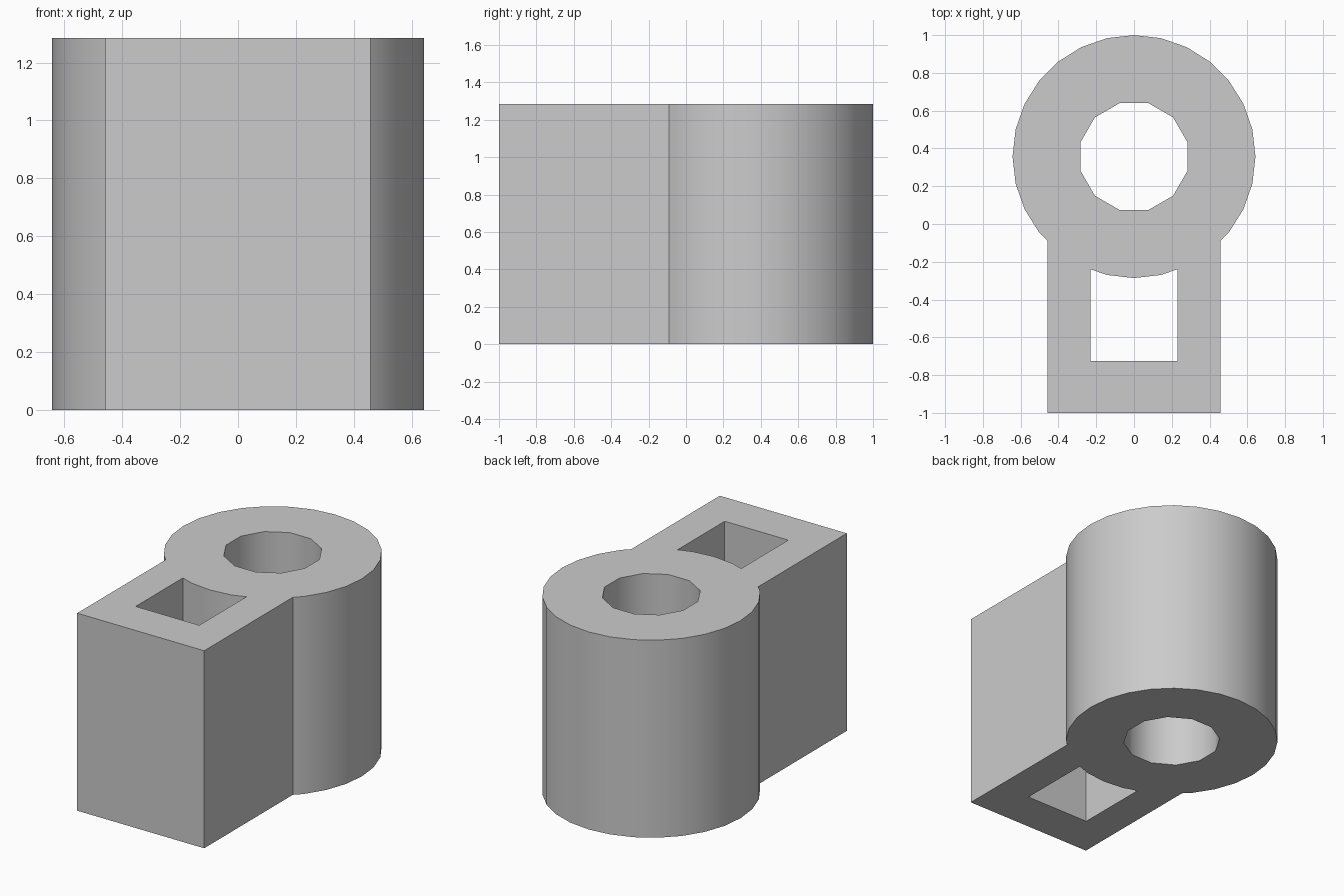
import bpy
import bmesh
from math import sin, cos, pi, radians

cube = bpy.data.objects.get("Cube")
if cube:
    bpy.data.objects.remove(cube, do_unlink=True)

HEIGHT = 1.285
CENTRE_Y, RING_R, BORE_R = 0.357, 0.643, 0.293
BLOCK_X, SLOT_X, FRONT_Y, SLOT_Y = 0.457, 0.229, -1.0, -0.725


def circle(radius, sides, offset=0.0):
    """Points round the ring centre, starting at the front and turning to +x."""
    step = 2 * pi / sides
    return [(radius * sin((i + offset) * step),
             CENTRE_Y - radius * cos((i + offset) * step)) for i in range(sides)]


def ring_y(x):
    """Front edge of the faceted ring at a given x."""
    half = [p for p in ring if p[0] >= -1e-6][:8]
    for (x0, y0), (x1, y1) in zip(half, half[1:]):
        if x0 <= abs(x) <= x1:
            return y0 + (y1 - y0) * (abs(x) - x0) / (x1 - x0)


ring = circle(RING_R, 28)

# Outline: round ring running into the square front block
is_front = lambda p: p[1] < CENTRE_Y and abs(p[0]) < BLOCK_X
outline = [p for p in ring if not is_front(p)]
join_y = ring_y(BLOCK_X)
outline += [(-BLOCK_X, join_y), (-BLOCK_X, FRONT_Y), (BLOCK_X, FRONT_Y), (BLOCK_X, join_y)]

# Round bore, and a square slot whose back wall follows the ring
bore = circle(BORE_R, 12, 0.5)
slot_back = sorted(p for p in ring if is_front(p) and abs(p[0]) < SLOT_X)
slot_end = ring_y(SLOT_X)
slot = [(-SLOT_X, slot_end)] + slot_back + [(SLOT_X, slot_end), (SLOT_X, SLOT_Y), (-SLOT_X, SLOT_Y)]

# Fill the profile and raise it to full height
bm = bmesh.new()
edges = []
for loop in (outline, bore, slot):
    verts = [bm.verts.new((x, y, 0)) for x, y in loop]
    edges += [bm.edges.new((a, b)) for a, b in zip(verts, verts[1:] + verts[:1])]
bmesh.ops.triangle_fill(bm, edges=edges, use_beauty=True, normal=(0, 0, 1))
raised = bmesh.ops.extrude_face_region(bm, geom=bm.faces[:], use_keep_orig=True)
top = [g for g in raised["geom"] if isinstance(g, bmesh.types.BMVert)]
bmesh.ops.translate(bm, verts=top, vec=(0, 0, HEIGHT))
bmesh.ops.recalc_face_normals(bm, faces=bm.faces[:])
mesh = bpy.data.meshes.new("link_body")
bm.to_mesh(mesh)
bm.free()

body = bpy.data.objects.new("link_body", mesh)
bpy.context.collection.objects.link(body)

# Plain grey
grey = bpy.data.materials.new("grey")
grey.use_nodes = True
colour = (0.6, 0.6, 0.6, 1)
grey.diffuse_color = colour
grey.node_tree.nodes["Principled BSDF"].inputs["Base Color"].default_value = colour
mesh.materials.append(grey)

# Smooth round walls, crisp corners
bpy.ops.object.select_all(action="DESELECT")
body.select_set(True)
bpy.context.view_layer.objects.active = body
bpy.ops.object.shade_smooth_by_angle(angle=radians(32))
